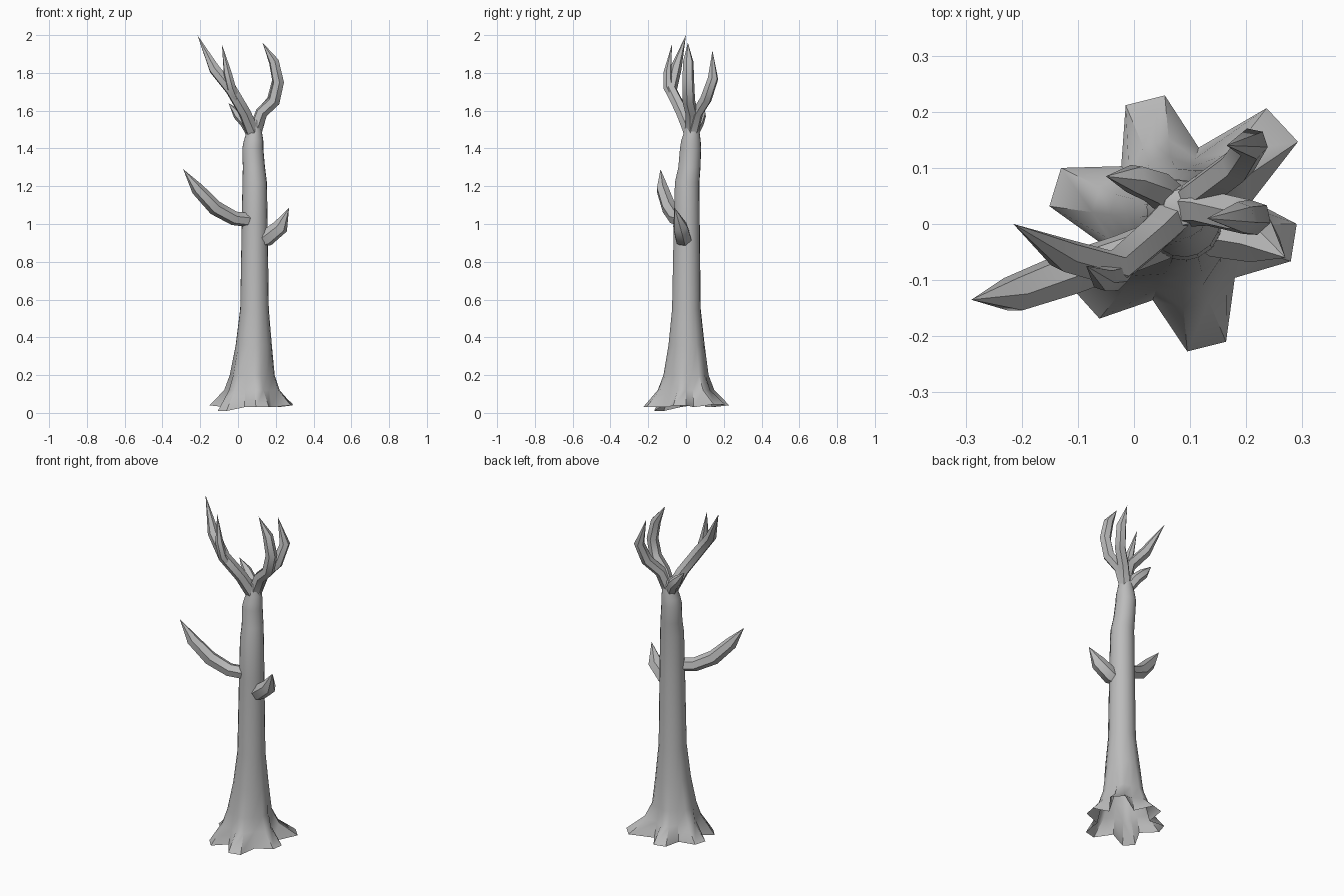
import bpy, bmesh
from math import radians, sin, cos, pi
from mathutils import Vector

cube = bpy.data.objects.get("Cube")
if cube:
    bpy.data.objects.remove(cube)

bark = bpy.data.materials.new("grey bark")
bark.use_nodes = True
GREY = (0.5, 0.5, 0.5, 1)
bark.diffuse_color = GREY
bark.node_tree.nodes["Principled BSDF"].inputs["Base Color"].default_value = GREY


def loft(name, rings, tip=None, cap_start=False):
    """Skin a list of equal-sized point rings, optionally ending in a point."""
    bm = bmesh.new()
    loops = [[bm.verts.new(p) for p in ring] for ring in rings]
    n = len(loops[0])
    for a, b in zip(loops, loops[1:]):
        for i in range(n):
            j = (i + 1) % n
            bm.faces.new((a[i], a[j], b[j], b[i]))
    if tip is not None:
        t = bm.verts.new(tip)
        for i in range(n):
            bm.faces.new((loops[-1][i], loops[-1][(i + 1) % n], t))
    if cap_start:
        bm.faces.new(loops[0][::-1])
    mesh = bpy.data.meshes.new(name)
    bm.to_mesh(mesh)
    bm.free()
    mesh.materials.append(bark)
    obj = bpy.data.objects.new(name, mesh)
    bpy.context.collection.objects.link(obj)
    bpy.ops.object.select_all(action="DESELECT")
    obj.select_set(True)
    bpy.context.view_layer.objects.active = obj
    bpy.ops.object.shade_smooth_by_angle(angle=radians(50))
    return obj


def branch(name, path, radii, sides=6):
    """Tapering limb along a path; the last path point is the sharp tip."""
    pts = [Vector(p) for p in path]
    tangent = (pts[1] - pts[0]).normalized()
    side = tangent.orthogonal().normalized()
    rings = []
    for k, r in enumerate(radii):
        new = (pts[k + 1] - pts[max(k - 1, 0)]).normalized()
        side = tangent.rotation_difference(new) @ side
        tangent = new
        other = tangent.cross(side)
        rings.append([pts[k] + r * (cos(a) * side + sin(a) * other)
                      for a in (2 * pi * i / sides for i in range(sides))])
    return loft(name, rings, pts[-1], True)


# Trunk with six flared roots: (angle, reach, tip height) of each root
ROOTS = [(-76, .228, .03), (-9, .215, .04), (43, .262, .045),
         (104, .23, .04), (163, .228, .04), (222, .217, .01)]


def root_ring(z, flare, valley, base):
    """Ring with two tip points and one valley point per root."""
    ring = []
    for i, (ang, reach, low) in enumerate(ROOTS):
        nxt = ROOTS[(i + 1) % 6][0] + (360 if i == 5 else 0)
        r = base + (reach - base) * flare
        height = low if z is None else z
        for a, rad, h in ((ang - 9, r, height), (ang + 9, r, height),
                          ((ang + nxt) / 2, valley, .03 if z is None else z)):
            ring.append((.075 + rad * cos(radians(a)),
                         rad * sin(radians(a)), h))
    return ring


def trunk_ring(z, cx, cy, r):
    return [(cx + (x - .075) / .1 * r, cy + y / .1 * r, z)
            for x, y, _ in root_ring(z, 0, .1, .1)]


trunk = [root_ring(None, 1, .142, .1), root_ring(.12, .34, .122, .11),
         root_ring(.2, .06, .108, .113)]
trunk += [trunk_ring(*row) for row in (
    (.36, .083, .003, .096), (.55, .087, .002, .076), (1.0, .088, .004, .069),
    (1.22, .088, .006, .065), (1.3, .084, .018, .059), (1.4, .078, .024, .056),
    (1.44, .082, .026, .052), (1.48, .085, .03, .043), (1.55, .085, .03, .032))]
loft("trunk", trunk, (.085, .03, 1.56))

# Lower limbs
branch("lower_right_branch",
       [(.07, -.02, 1.02), (-.02, -.055, 1.03), (-.12, -.09, 1.085),
        (-.215, -.125, 1.185), (-.29, -.135, 1.29)], [.038, .038, .04, .034])
branch("lower_left_stub",
       [(.1, 0, .9), (.15, -.015, .925), (.225, -.03, .985),
        (.27, -.06, 1.085)], [.03, .046, .042])

# Crown limbs
branch("crown_left_front_branch",
       [(.085, .03, 1.48), (.125, .03, 1.59), (.19, .015, 1.65),
        (.213, .012, 1.75), (.19, .012, 1.86), (.13, .01, 1.96)],
       [.036, .034, .034, .032, .028])
branch("crown_left_back_branch",
       [(.09, .03, 1.48), (.125, .06, 1.59), (.185, .105, 1.66),
        (.21, .143, 1.77), (.165, .14, 1.92)], [.036, .032, .032, .029])
branch("crown_right_outer_branch",
       [(.085, .03, 1.47), (.035, -.02, 1.59), (-.035, -.08, 1.71),
        (-.125, -.055, 1.82), (-.215, 0, 2.0)], [.038, .034, .033, .031])
branch("crown_right_inner_branch",
       [(-.01, -.065, 1.66), (-.035, -.095, 1.72), (-.055, -.098, 1.8),
        (-.085, -.075, 1.95)], [.022, .025, .022])
branch("crown_back_stub",
       [(.075, .035, 1.48), (.04, .065, 1.54), (0, .08, 1.58),
        (-.05, .085, 1.64)], [.032, .032, .028])
